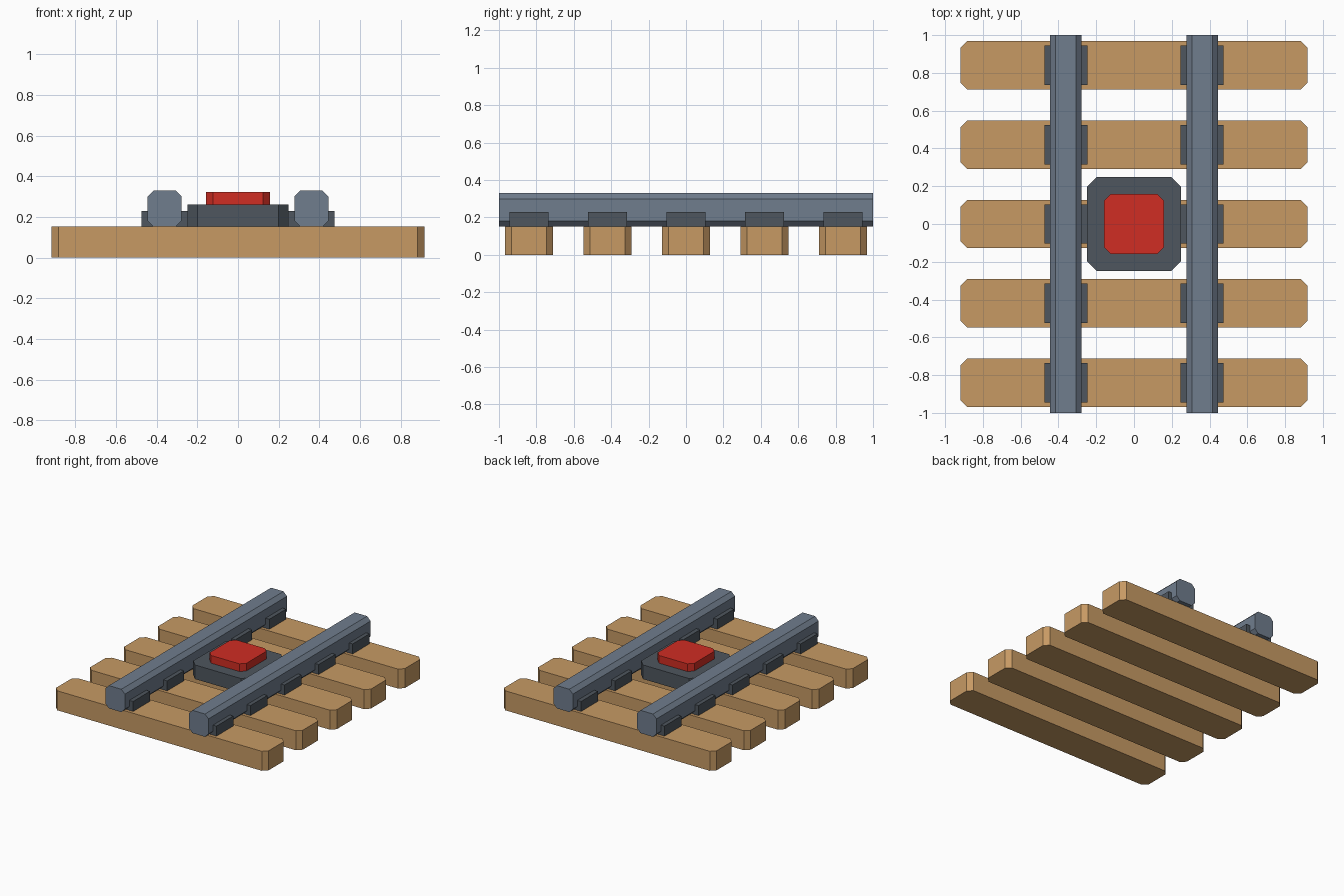
import bpy
import bmesh
from mathutils import Matrix

cube = bpy.data.objects.get("Cube")
if cube:
    bpy.data.objects.remove(cube, do_unlink=True)


def material(name, rgb):
    """Flat material from 8-bit sRGB values, stored as linear."""
    color = [((c / 255 + 0.055) / 1.055) ** 2.4 for c in rgb] + [1.0]
    mat = bpy.data.materials.new(name)
    mat.use_nodes = True
    mat.diffuse_color = color
    mat.node_tree.nodes["Principled BSDF"].inputs["Base Color"].default_value = color
    return mat


wood = material("tan wood", (199, 154, 100))
steel = material("blue grey steel", (112, 125, 141))
iron = material("dark iron", (78, 86, 94))
red = material("button red", (208, 45, 35))


def block(name, mat, center, size, chamfer=0.0, axis=2):
    """Box whose four edges running along the axis are chamfered."""
    bm = bmesh.new()
    bmesh.ops.create_cube(bm, size=1, matrix=Matrix.Diagonal((*size, 1)))
    if chamfer:
        others = [i for i in range(3) if i != axis]
        edges = [e for e in bm.edges
                 if all(abs(e.verts[0].co[i] - e.verts[1].co[i]) < 1e-5 for i in others)]
        bmesh.ops.bevel(bm, geom=edges, offset=chamfer, segments=1, affect='EDGES')
    mesh = bpy.data.meshes.new(name)
    bm.to_mesh(mesh)
    bm.free()
    mesh.materials.append(mat)
    obj = bpy.data.objects.new(name, mesh)
    obj.location = center
    bpy.context.collection.objects.link(obj)
    return obj


sides = (("left", 1), ("right", -1))

# Wooden ties, each with a clamp under both rails
for i in range(5):
    y = (i - 2) * 0.42
    block(f"tie_{i + 1}", wood, (0, y, 0.076), (1.836, 0.256, 0.152), 0.035)
    for side, s in sides:
        block(f"{side}_rail_clamp_{i + 1}", iron, (s * 0.36, y, 0.19), (0.23, 0.208, 0.08))

# Steel rails, chamfered lengthwise
for side, s in sides:
    block(f"{side}_rail", steel, (s * 0.361, 0, 0.241), (0.168, 2.0, 0.178), 0.03, axis=1)

# Central pressure plate
block("button_base", iron, (0, 0, 0.207), (0.496, 0.496, 0.11), 0.05)
block("button", red, (0, 0, 0.29), (0.316, 0.316, 0.064), 0.035)
